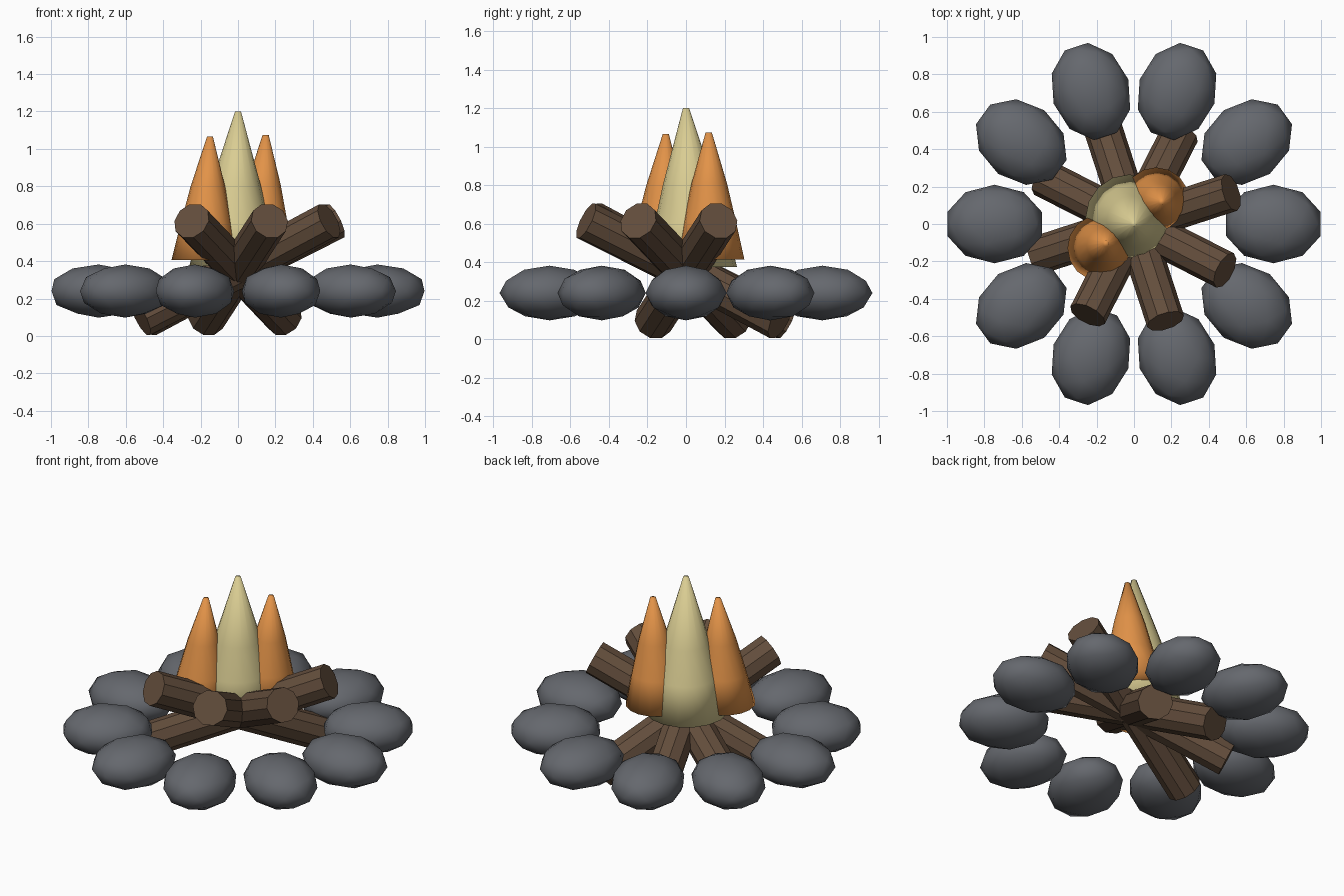
import bpy, bmesh, math
from mathutils import Matrix, Vector

cube = bpy.data.objects.get("Cube")
if cube:
    bpy.data.objects.remove(cube, do_unlink=True)


def material(name, rgb):
    mat = bpy.data.materials.new(name)
    mat.use_nodes = True
    mat.diffuse_color = (*rgb, 1)
    mat.node_tree.nodes["Principled BSDF"].inputs["Base Color"].default_value = (*rgb, 1)
    return mat


def add_object(name, bm, mat, smooth):
    bmesh.ops.recalc_face_normals(bm, faces=bm.faces)
    for face in bm.faces:
        face.smooth = smooth
    mesh = bpy.data.meshes.new(name)
    bm.to_mesh(mesh)
    bm.free()
    mesh.materials.append(mat)
    obj = bpy.data.objects.new(name, mesh)
    bpy.context.collection.objects.link(obj)
    return obj


stone_grey = material("stone grey", (0.13, 0.138, 0.155))
log_brown = material("log brown", (0.125, 0.075, 0.045))
flame_orange = material("flame orange", (0.76, 0.29, 0.065))
flame_yellow = material("flame yellow", (0.70, 0.61, 0.29))


# Ring of flattened stones, each pointing at the centre
STONES = 10
for i in range(STONES):
    bm = bmesh.new()
    bmesh.ops.create_icosphere(bm, subdivisions=2, radius=1)
    place = (Matrix.Rotation(math.tau * i / STONES, 4, 'Z')
             @ Matrix.Translation((0.745, 0, 0.24))
             @ Matrix.Diagonal((0.265, 0.21, 0.142, 1)))
    bm.transform(place)
    add_object(f"stone_{i + 1}", bm, stone_grey, True)

# Four leaning logs that cross at the middle
for i in range(4):
    bm = bmesh.new()
    bmesh.ops.create_cone(bm, cap_ends=True, segments=10,
                          radius1=0.103, radius2=0.103, depth=1.21)
    place = (Matrix.Translation((0, 0, 0.355))
             @ Matrix.Rotation(math.radians(18 - 45 * i), 4, 'Z')
             @ Matrix.Rotation(math.radians(90 - 25.5), 4, 'Y'))
    bm.transform(place)
    add_object(f"log_{i + 1}", bm, log_brown, False)


# Flames: round rings (radius, height) whose centre drifts from tip to base
def flame(name, mat, tip, base, profile, sides=16):
    bm = bmesh.new()
    tip, base = Vector(tip), Vector(base)
    top, bottom = profile[0][1], profile[-1][1]
    rings = []
    for radius, z in profile:
        centre = tip.lerp(base, (top - z) / (top - bottom))
        rings.append([bm.verts.new((centre.x + radius * math.cos(math.tau * k / sides),
                                    centre.y + radius * math.sin(math.tau * k / sides), z))
                      for k in range(sides)])
    for upper, lower in zip(rings, rings[1:]):
        for k in range(sides):
            n = (k + 1) % sides
            bm.faces.new((upper[k], lower[k], lower[n], upper[n]))
    bm.faces.new(rings[0])
    bm.faces.new(rings[-1])
    add_object(name, bm, mat, True)


flame("centre_flame", flame_yellow, (0, 0), (-0.025, 0.03),
      [(0.016, 1.2), (0.135, 0.8), (0.185, 0.6), (0.235, 0.375)])
side_profile = [(0.016, 1.065), (0.092, 0.8), (0.137, 0.6), (0.178, 0.405)]
flame("front_flame", flame_orange, (-0.15, -0.105), (-0.178, -0.128), side_profile)
flame("back_flame", flame_orange, (0.148, 0.118), (0.118, 0.125),
      [(r, z + 0.01) for r, z in side_profile])
